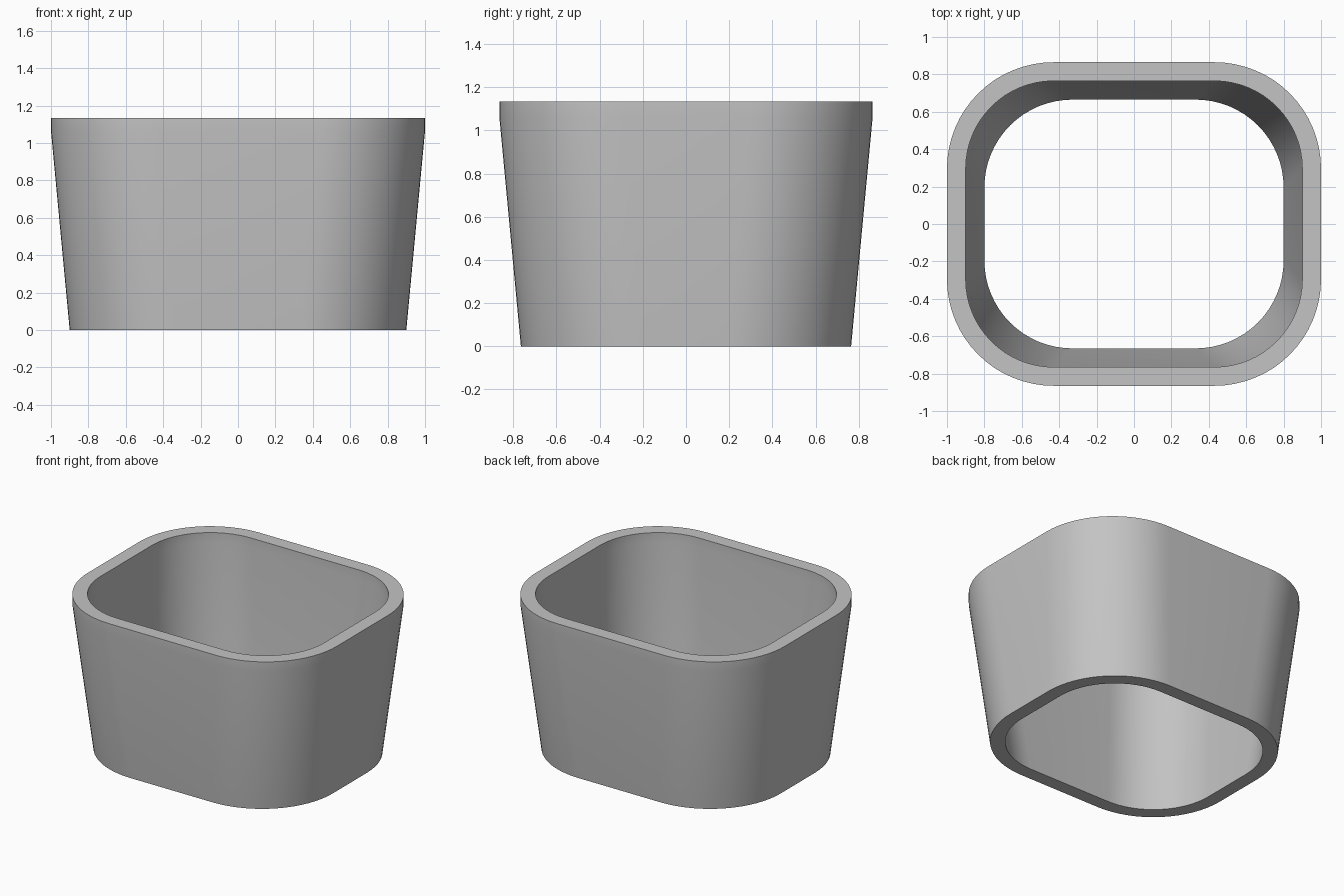
import bpy
import bmesh
from math import sin, cos, pi, radians

cube = bpy.data.objects.get("Cube")
if cube:
    bpy.data.objects.remove(cube, do_unlink=True)

HEIGHT = 1.133
LIP = 1.065      # the walls are upright above this height
WALL = 0.1
RADIUS = 0.57    # outer corner radius
STEPS = 16       # segments per corner

grey = bpy.data.materials.new("plain grey")
grey.use_nodes = True
colour = (0.55, 0.55, 0.55, 1)
grey.diffuse_color = colour
grey.node_tree.nodes["Principled BSDF"].inputs["Base Color"].default_value = colour


def ring(bm, half_x, half_y, radius, z):
    """Rounded rectangle of vertices at height z."""
    verts = []
    for corner, (sx, sy) in enumerate([(1, 1), (-1, 1), (-1, -1), (1, -1)]):
        for i in range(STEPS + 1):
            a = (corner + i / STEPS) * pi / 2
            verts.append(bm.verts.new((sx * (half_x - radius) + radius * cos(a),
                                       sy * (half_y - radius) + radius * sin(a), z)))
    return verts


# Tapered open sleeve: outside going up, inside coming down, joined in a loop
bm = bmesh.new()
levels = [(0, 0.1), (LIP, 0), (HEIGHT, 0)]
outer = [ring(bm, 1 - t, 0.865 - t, RADIUS, z) for z, t in levels]
inner = [ring(bm, 1 - WALL - t, 0.865 - WALL - t, RADIUS - WALL, z) for z, t in levels]
rings = outer + inner[::-1]
for k, low in enumerate(rings):
    high = rings[(k + 1) % len(rings)]
    for i in range(len(low)):
        j = (i + 1) % len(low)
        bm.faces.new((low[i], low[j], high[j], high[i]))
bmesh.ops.recalc_face_normals(bm, faces=bm.faces)

mesh = bpy.data.meshes.new("tapered_sleeve")
bm.to_mesh(mesh)
bm.free()
mesh.materials.append(grey)
sleeve = bpy.data.objects.new("tapered_sleeve", mesh)
bpy.context.collection.objects.link(sleeve)

# Smooth walls with crisp rims
bpy.ops.object.select_all(action="DESELECT")
sleeve.select_set(True)
bpy.context.view_layer.objects.active = sleeve
bpy.ops.object.shade_smooth_by_angle(angle=radians(30))
